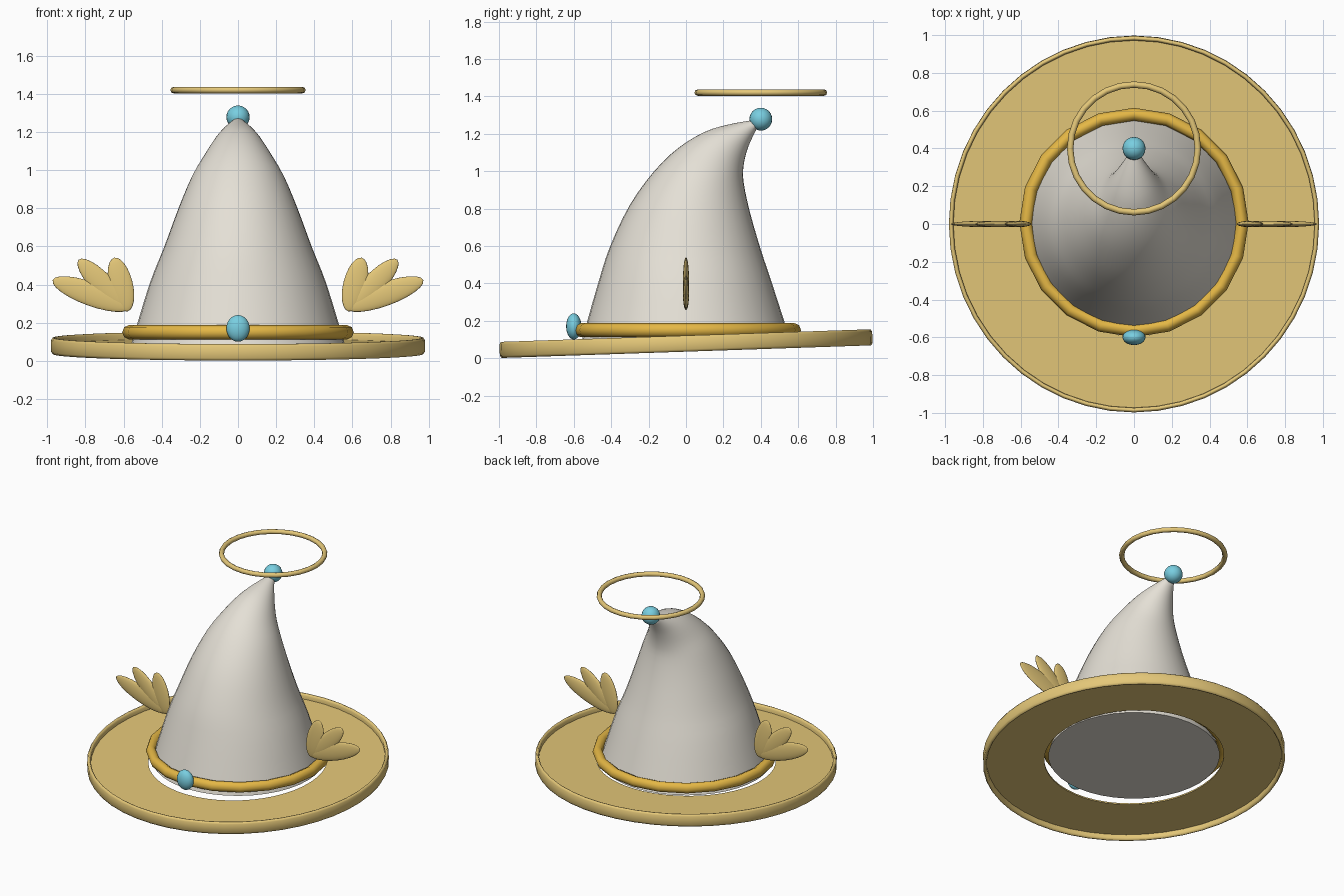
import bpy, bmesh, math
from mathutils import Vector

if "Cube" in bpy.data.objects:
    bpy.data.objects.remove(bpy.data.objects["Cube"])


def material(name, rgb):
    m = bpy.data.materials.new(name)
    m.diffuse_color = (*rgb, 1)
    m.use_nodes = True
    m.node_tree.nodes["Principled BSDF"].inputs["Base Color"].default_value = m.diffuse_color
    return m


CREAM = material("cream", (0.78, 0.745, 0.67))
PALE_GOLD = material("pale gold", (0.78, 0.575, 0.19))
RICH_GOLD = material("rich gold", (0.78, 0.475, 0.06))
BLUE = material("light blue", (0.19, 0.62, 0.75))


def finish(ob, name, mat, angle=50):
    ob.name = name
    ob.data.materials.append(mat)
    bpy.ops.object.select_all(action='DESELECT')
    ob.select_set(True)
    bpy.context.view_layer.objects.active = ob
    bpy.ops.object.shade_smooth_by_angle(angle=math.radians(angle))
    return ob


def from_bmesh(bm, name, mat, angle=50):
    bmesh.ops.recalc_face_normals(bm, faces=bm.faces)
    me = bpy.data.meshes.new(name)
    bm.to_mesh(me)
    bm.free()
    ob = bpy.data.objects.new(name, me)
    bpy.context.collection.objects.link(ob)
    return finish(ob, name, mat, angle)


def bridge(bm, pairs):
    """Quads between each pair of vertex loops."""
    for a, b in pairs:
        for i in range(len(a)):
            j = (i + 1) % len(a)
            bm.faces.new((a[i], a[j], b[j], b[i]))


def lathe(name, mat, profile, sides, stretch=(1, 1), angle=50):
    """Closed (radius, z) profile turned around z."""
    bm = bmesh.new()
    loops = [[bm.verts.new((r * stretch[0] * math.cos(math.tau * i / sides),
                            r * stretch[1] * math.sin(math.tau * i / sides), z))
              for i in range(sides)] for r, z in profile]
    bridge(bm, zip(loops, loops[1:] + loops[:1]))
    return from_bmesh(bm, name, mat, angle)


def ring(name, mat, loc, radius, thick, height, sides):
    """Torus with an oval section: thick is radial, height vertical half size."""
    bpy.ops.mesh.primitive_torus_add(
        major_radius=radius, minor_radius=thick, major_segments=sides,
        minor_segments=8, location=loc)
    ob = bpy.context.object
    ob.scale.z = height / thick
    return finish(ob, name, mat, 60)


def ellipsoid(name, mat, loc, size, turn=0):
    bpy.ops.mesh.primitive_uv_sphere_add(
        segments=20, ring_count=12, location=loc, rotation=(0, turn, 0))
    ob = bpy.context.object
    ob.scale = size
    return finish(ob, name, mat, 60)


# Brim: thin flat annulus with an upright rim, both tipped up at the back
OVAL = (0.98, 0.997)
rim = lathe("brim_rim", PALE_GOLD,
            [(0.976, -0.03), (0.984, -0.043), (0.992, -0.043), (1.0, -0.03),
             (1.0, 0.03), (0.992, 0.043), (0.984, 0.043), (0.976, 0.03)], 48, OVAL, 60)
brim = lathe("brim", PALE_GOLD,
             [(0.595, -0.005), (0.985, -0.005), (0.985, 0.005), (0.595, 0.005)],
             48, OVAL, 30)
for ob in (rim, brim):
    ob.location.z = 0.078
    ob.rotation_euler.x = 0.034

# Crown: bent cone lofted through tilted rings
# (front y, front z, back y, back z, half width)
SECTIONS = [Vector(s) for s in (
    (-0.56, 0.085, 0.56, 0.09, 0.56),
    (-0.47, 0.40, 0.46, 0.40, 0.465),
    (-0.405, 0.60, 0.40, 0.58, 0.39),
    (-0.30, 0.82, 0.342, 0.78, 0.312),
    (-0.17, 1.00, 0.308, 0.94, 0.24),
    (-0.04, 1.125, 0.308, 1.03, 0.175),
    (0.10, 1.21, 0.326, 1.11, 0.12),
    (0.23, 1.25, 0.35, 1.17, 0.075),
    (0.37, 1.275, 0.375, 1.22, 0.03))]


def spline(pts, steps):
    ext = [2 * pts[0] - pts[1]] + pts + [2 * pts[-1] - pts[-2]]
    out = []
    for k in range(len(pts) - 1):
        a, b, c, d = ext[k:k + 4]
        for s in range(steps):
            t = s / steps
            out.append(0.5 * (2 * b + (c - a) * t + (2 * a - 5 * b + 4 * c - d) * t * t
                              + (3 * b - a - 3 * c + d) * t ** 3))
    return out + [pts[-1]]


bm = bmesh.new()
N = 40
loops = []
for fy, fz, by, bz, w in spline(SECTIONS, 3):
    loop = []
    for i in range(N):
        a = math.tau * i / N
        t = (1 + math.sin(a)) / 2
        loop.append(bm.verts.new((w * math.cos(a), fy + (by - fy) * t, fz + (bz - fz) * t)))
    loops.append(loop)
bridge(bm, zip(loops, loops[1:]))
bm.faces.new(loops[0])
bm.faces.new(loops[-1])
from_bmesh(bm, "crown", CREAM)

# Band around the crown, and the ring floating over the tip
ring("hat_band", RICH_GOLD, (0, 0.008, 0.15), 0.573, 0.034, 0.037, 20)
ring("halo", PALE_GOLD, (0, 0.4, 1.42), 0.338, 0.017, 0.017, 28)

# Ball on the tip and oval gem on the band
ellipsoid("tip_ball", BLUE, (0, 0.4, 1.278), (0.061, 0.061, 0.061))
ellipsoid("band_gem", BLUE, (0, -0.6, 0.17), (0.061, 0.041, 0.07))

# Wings: three flat feathers on each side (x, z, half length, half width, angle)
FEATHERS = ((0.77, 0.35, 0.215, 0.062, 20),
            (0.712, 0.402, 0.178, 0.058, 46),
            (0.614, 0.40, 0.145, 0.062, 76))
for side, label in ((1, "right"), (-1, "left")):
    for n, (x, z, length, width, angle) in enumerate(FEATHERS, 1):
        ellipsoid(f"{label}_feather_{n}", PALE_GOLD, (side * x, 0, z),
                  (length, 0.017, width), -side * math.radians(angle))
